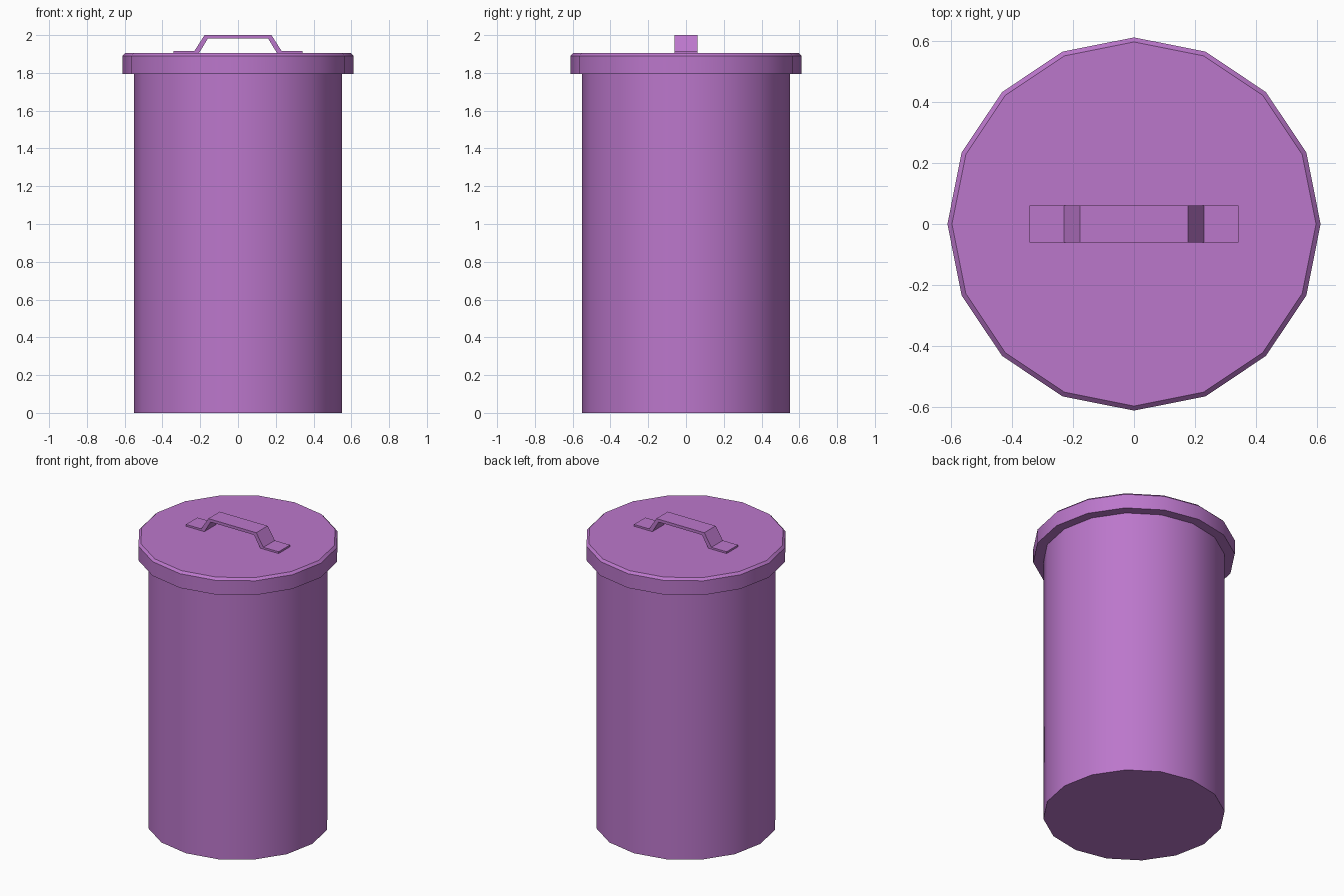
import bpy
import bmesh
import math

cube = bpy.data.objects.get("Cube")
if cube:
    bpy.data.objects.remove(cube, do_unlink=True)

SIDES = 16

purple = bpy.data.materials.new("purple")
purple.use_nodes = True
colour = (0.50, 0.185, 0.60, 1)
purple.diffuse_color = colour
purple.node_tree.nodes["Principled BSDF"].inputs["Base Color"].default_value = colour


def finish(bm, name, smooth_angle=None):
    """Turn a bmesh into a named, coloured object."""
    bmesh.ops.recalc_face_normals(bm, faces=bm.faces)
    mesh = bpy.data.meshes.new(name)
    bm.to_mesh(mesh)
    bm.free()
    mesh.materials.append(purple)
    obj = bpy.data.objects.new(name, mesh)
    bpy.context.collection.objects.link(obj)
    if smooth_angle:
        bpy.ops.object.select_all(action="DESELECT")
        obj.select_set(True)
        bpy.context.view_layer.objects.active = obj
        bpy.ops.object.shade_smooth_by_angle(angle=math.radians(smooth_angle))
    return obj


def turned(name, profile):
    """Closed solid of revolution from (radius, height) points."""
    bm = bmesh.new()
    rings = []
    for r, z in profile:
        angles = [math.tau * i / SIDES for i in range(SIDES)]
        rings.append([bm.verts.new((r * math.cos(a), r * math.sin(a), z)) for a in angles])
    for low, high in zip(rings, rings[1:]):
        for i in range(SIDES):
            j = (i + 1) % SIDES
            bm.faces.new((low[i], low[j], high[j], high[i]))
    bm.faces.new(rings[0])
    bm.faces.new(rings[-1])
    return finish(bm, name, 30)


# Bin body and chamfered lid
turned("bin_body", [(0.55, 0), (0.55, 1.80)])
turned("lid", [(0.612, 1.795), (0.612, 1.89), (0.597, 1.905)])

# Bent strap handle: half outlines mirrored across the middle
outer = [(0.342, 1.917), (0.23, 1.917), (0.177, 2.0)]
inner = [(0.342, 1.904), (0.207, 1.904), (0.16, 1.981)]
bm = bmesh.new()
sections = []
half = list(zip(outer, inner))
path = half + [((-o[0], o[1]), (-i[0], i[1])) for o, i in reversed(half)]
for o, i in path:
    corners = [(o, -0.06), (o, 0.06), (i, 0.06), (i, -0.06)]
    sections.append([bm.verts.new((p[0], y, p[1])) for p, y in corners])
for a, b in zip(sections, sections[1:]):
    for k in range(4):
        n = (k + 1) % 4
        bm.faces.new((a[k], a[n], b[n], b[k]))
bm.faces.new(sections[0])
bm.faces.new(sections[-1])
finish(bm, "lid_handle")
